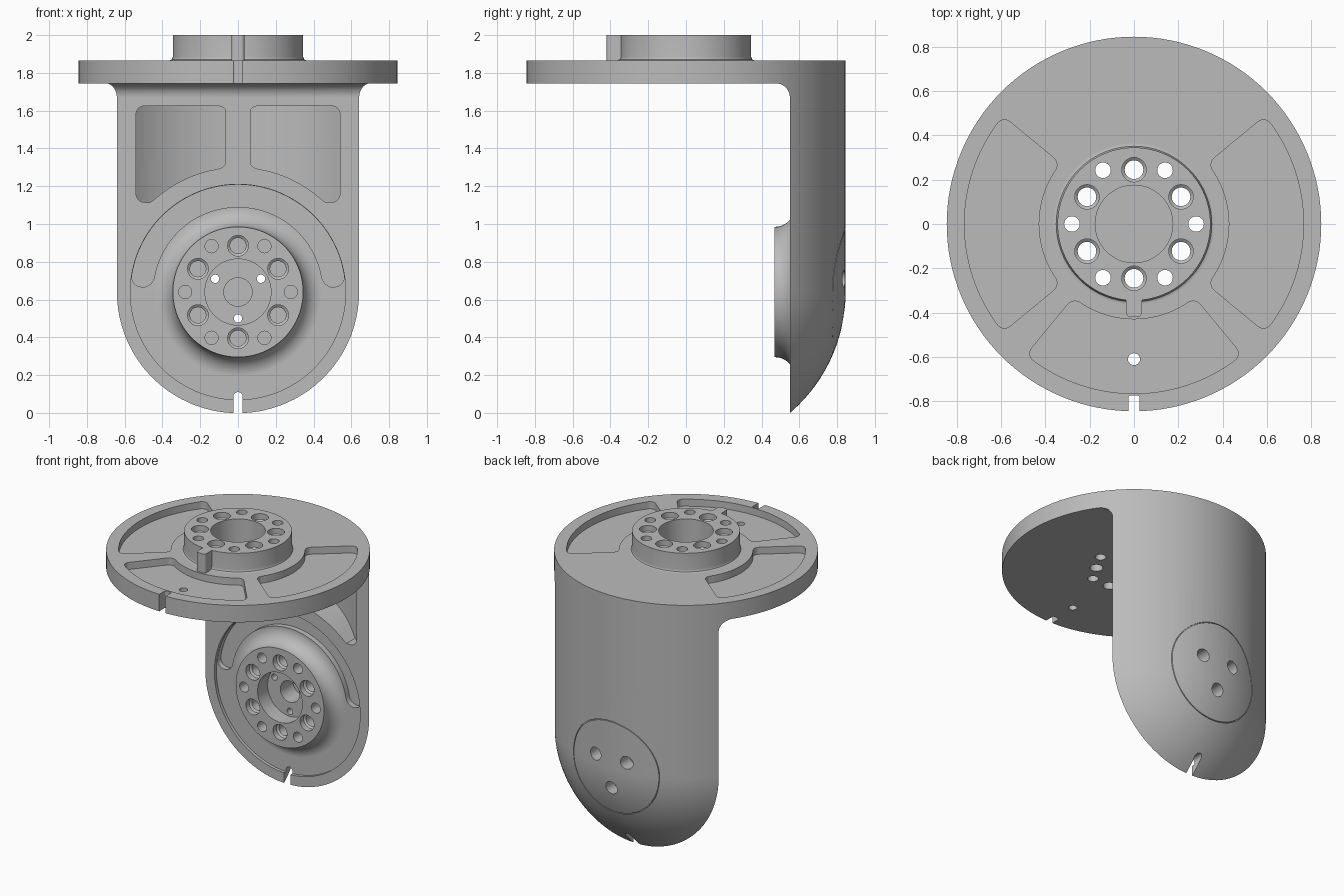
import bpy, bmesh
from math import sin, cos, pi, sqrt, radians, copysign
from mathutils import Matrix

cube = bpy.data.objects.get("Cube")
if cube:
    bpy.data.objects.remove(cube)

R = 0.845            # outer radius of plate and upright
JOINT_Z = 0.64       # height of the lower joint axis
TOP = Matrix.Identity(4)
FRONT = Matrix.Translation((0, 0, JOINT_Z)) @ Matrix.Rotation(pi / 2, 4, 'X')
SIDE = Matrix(((0, 0, 1, 0), (1, 0, 0, 0), (0, 1, 0, 0), (0, 0, 0, 1)))

grey = bpy.data.materials.new("machined grey")
grey.use_nodes = True
grey.diffuse_color = (0.5, 0.5, 0.5, 1)
grey.node_tree.nodes["Principled BSDF"].inputs["Base Color"].default_value = (0.5, 0.5, 0.5, 1)


def lathe(bm, profile, frame=TOP, at=(0, 0), seg=48, ring=False):
    """Solid of revolution from (radius, height) pairs; ring closes the profile."""
    rows = [[bm.verts.new(frame @ Matrix.Translation((at[0], at[1], h)) @
             Matrix.Rotation(2 * pi * i / seg, 4, 'Z') @ Matrix.Translation((r, 0, 0)).to_translation())
             for i in range(seg)] for r, h in profile]
    pairs = list(zip(rows, rows[1:]))
    if ring:
        pairs.append((rows[-1], rows[0]))
    else:
        bm.faces.new(rows[0])
        bm.faces.new(rows[-1])
    for a, b in pairs:
        for i in range(seg):
            j = (i + 1) % seg
            bm.faces.new((a[i], a[j], b[j], b[i]))


def prism(bm, points, low, high, frame=TOP):
    """Outline extruded between two heights of a frame."""
    a, b = ([bm.verts.new(frame @ Matrix.Translation((x, y, h)).to_translation())
             for x, y in points] for h in (low, high))
    bm.faces.new(a)
    bm.faces.new(b)
    for i in range(len(a)):
        j = (i + 1) % len(a)
        bm.faces.new((a[i], a[j], b[j], b[i]))


def rounded_rect(x0, x1, y0, y1, r, step=0.03):
    """Rounded rectangle with its long edges subdivided."""
    corners = [(x1 - r, y1 - r), (x0 + r, y1 - r), (x0 + r, y0 + r), (x1 - r, y0 + r)]
    pts = [(cx + r * cos(q * pi / 2 + k * pi / 12), cy + r * sin(q * pi / 2 + k * pi / 12))
           for q, (cx, cy) in enumerate(corners) for k in range(7)]
    out = []
    for (ax, ay), (bx, by) in zip(pts, pts[1:] + pts[:1]):
        length = sqrt((bx - ax) ** 2 + (by - ay) ** 2)
        if length < 1e-4:
            continue
        n = max(1, int(length / step))
        out += [(ax + (bx - ax) * k / n, ay + (by - ay) * k / n) for k in range(n)]
    return out


def sector(centre, half, r0, r1, corner):
    """Ring sector with rounded corners, angles in degrees."""
    w = radians(half) * r1
    pts = []
    for s, v in rounded_rect(-w, w, r0, r1, corner):
        t = radians(centre) + copysign(max(0, radians(half) * v - (w - abs(s))) / v, s) \
            if abs(s) > w - corner - 1e-6 else radians(centre) + s / (w - corner) * (radians(half) - corner / v)
        pts.append((v * cos(t), v * sin(t)))
    return pts


def solid(name, build):
    bm = bmesh.new()
    build(bm)
    bmesh.ops.recalc_face_normals(bm, faces=bm.faces)
    mesh = bpy.data.meshes.new(name)
    bm.to_mesh(mesh)
    bm.free()
    mesh.materials.append(grey)
    ob = bpy.data.objects.new(name, mesh)
    bpy.context.collection.objects.link(ob)
    return ob


def combine(target, other, operation):
    mod = target.modifiers.new("combine", 'BOOLEAN')
    mod.operation, mod.solver, mod.object = operation, 'EXACT', other
    bpy.context.view_layer.objects.active = target
    bpy.ops.object.modifier_apply(modifier=mod.name)
    bpy.data.objects.remove(other)


def cut(name, build):
    combine(bracket, solid(name, build), 'DIFFERENCE')


def polar(r, deg):
    return r * cos(radians(deg)), r * sin(radians(deg))


def capsule(radius, top):
    """Upright cylinder with a round lower end."""
    arc = [(max(0.002, radius * cos(a)), JOINT_Z + radius * sin(a))
           for a in (-pi / 2 + pi / 2 * k / 28 for k in range(29))]
    return lambda bm: lathe(bm, arc + [(radius, top)], seg=128)


# Plate and upright: filleted L profile trimmed by the capsule
fillet = [(0.475 + 0.075 * sin(a), 1.67 + 0.075 * cos(a)) for a in (pi / 2 * k / 8 for k in range(9))]
bracket = solid("arm_bracket", capsule(R, 1.865))
combine(bracket, solid("l_profile", lambda bm: prism(
    bm, [(-1, 2.2), (-1, 1.745)] + fillet + [(0.55, -0.5), (1, -0.5), (1, 2.2)], -1, 1, SIDE)), 'INTERSECT')


# Top hub with its key
combine(bracket, solid("top_hub", lambda bm: lathe(
    bm, [(0.345, 2.0), (0.345, 1.885), (0.351, 1.871), (0.365, 1.865), (0.365, 1.84)], seg=96)), 'UNION')
combine(bracket, solid("hub_key", lambda bm: prism(
    bm, rounded_rect(-0.035, 0.035, -0.42, -0.3, 0.02), 1.84, 2.0)), 'UNION')


# Joint recess and flared boss on the upright
cut("joint_recess", lambda bm: lathe(bm, [(0.57, -0.572), (0.57, -0.3)], FRONT, seg=96))
flare = [(0.445 - 0.1 * cos(a), -0.472 - 0.1 * sin(a)) for a in (pi / 2 * k / 9 for k in range(10))]
combine(bracket, solid("joint_boss", lambda bm: lathe(
    bm, [(0.345, -0.468)] + flare + [(0.445, -0.6)], FRONT, seg=96)), 'UNION')


# Plate pockets, arc slot and upright windows
def plate_pockets(bm):
    for centre in (0, 180, 270):
        prism(bm, sector(centre, 39.5, 0.43, 0.765, 0.04), 1.815, 1.95)


cut("plate_pockets", plate_pockets)
cut("arc_slot", lambda bm: prism(bm, sector(90, 87, 0.45, 0.568, 0.055), -0.61, -0.4, FRONT))


def windows(bm):
    for side in (-1, 1):
        pts = []
        for x, z in rounded_rect(0.065, 0.54, 1.115, 1.625, 0.045):
            low = max(1.115, JOINT_Z + sqrt(0.66 ** 2 - x * x))
            t = (z - 1.115) / 0.51
            pts.append((side * x, low + t * (1.625 - low) - JOINT_Z))
        prism(bm, pts, -0.9, -0.4, FRONT)


window_cutter = solid("windows", windows)
combine(window_cutter, solid("window_floor", lambda bm: lathe(bm, [(0.795, 0.8), (0.795, 1.8)], seg=128)), 'INTERSECT')
combine(bracket, window_cutter, 'DIFFERENCE')


# Bolt circles and bores
def bolt_circle(bm, frame, face, end_large, end_small):
    for k in range(6):
        lathe(bm, [(0.055, face + 0.05), (0.055, face - 0.04), (0.042, face - 0.05), (0.042, end_large)],
              frame, polar(0.245, 30 + 60 * k), 32)
        lathe(bm, [(0.035, face + 0.05), (0.035, end_small)], frame, polar(0.28, 60 * k), 32)


def top_holes(bm):
    bolt_circle(bm, TOP, 2.0, 1.6, 1.6)
    lathe(bm, [(0.175, 2.1), (0.175, 1.83)], seg=64)
    lathe(bm, [(0.027, 2.1), (0.027, 1.6)], at=(0, -0.61), seg=24)


def joint_holes(bm):
    bolt_circle(bm, FRONT, -0.468, -0.67, -0.64)
    lathe(bm, [(0.175, -0.4), (0.175, -0.58), (0.075, -0.58), (0.075, -0.72)], FRONT, seg=64)


def pin_holes(bm):
    for deg in (30, 150, 270):
        lathe(bm, [(0.045, -0.95), (0.045, -0.74), (0.022, -0.74), (0.022, -0.5)], FRONT, polar(0.14, deg), 32)


cut("top_holes", top_holes)
cut("joint_holes", joint_holes)
cut("pin_holes", pin_holes)


# Rim notches on the plate and on the upright's tip
def notches(bm):
    prism(bm, rounded_rect(-0.025, 0.025, -1, -0.775, 0.008), 1.6, 1.95)
    prism(bm, rounded_rect(-0.025, 0.025, -0.8, 0.11 - JOINT_Z, 0.024), -1, -0.4, FRONT)


cut("notches", notches)

# Round cover seam on the back
seam = solid("cover_seam", lambda bm: lathe(
    bm, [(0.332, -1), (0.337, -1), (0.337, -0.7), (0.332, -0.7)], FRONT, seg=96, ring=True))
combine(seam, solid("seam_floor", capsule(0.837, 1.8)), 'DIFFERENCE')
combine(bracket, seam, 'DIFFERENCE')

# Smooth curved faces, keep machined edges crisp
bpy.ops.object.select_all(action='DESELECT')
bracket.select_set(True)
bpy.context.view_layer.objects.active = bracket
bpy.ops.object.shade_smooth_by_angle(angle=radians(30))
weighted = bracket.modifiers.new("weighted normals", 'WEIGHTED_NORMAL')
weighted.keep_sharp = True
